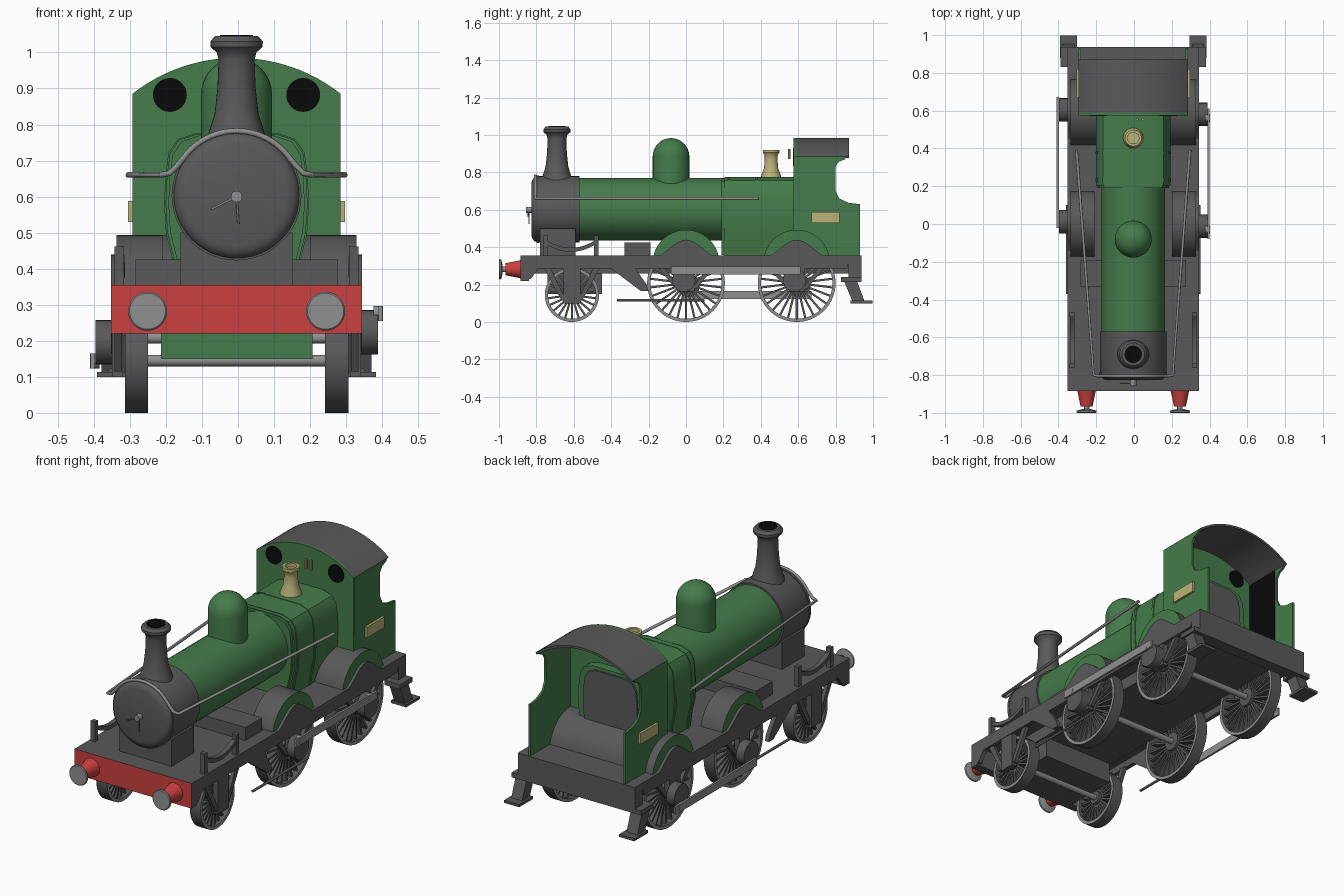
import bpy, bmesh, math
from mathutils import Vector, Matrix

default_cube = bpy.data.objects.get("Cube")
if default_cube:
    bpy.data.objects.remove(default_cube)


def material(name, red, green, blue):
    mat = bpy.data.materials.new(name)
    mat.use_nodes = True
    color = (red, green, blue, 1)
    mat.diffuse_color = color
    mat.node_tree.nodes["Principled BSDF"].inputs["Base Color"].default_value = color
    return mat


GREEN = material("paint green", .06, .2, .07)
DARK = material("dark grey", .1, .1, .1)
RED = material("buffer red", .6, .05, .05)
BRASS = material("brass", .5, .45, .19)
STEEL = material("light steel", .28, .28, .28)
BLACK = material("black", .003, .003, .003)

SIDES = (("left", 1), ("right", -1))
parts = []


def finish(name, bm, *mats, rule=None):
    """Turn a bmesh into an object; rule(face) picks the material slot."""
    bmesh.ops.recalc_face_normals(bm, faces=bm.faces)
    bm.normal_update()
    if rule:
        for face in bm.faces:
            face.material_index = int(rule(face))
    mesh = bpy.data.meshes.new(name)
    bm.to_mesh(mesh)
    bm.free()
    for mat in mats:
        mesh.materials.append(mat)
    obj = bpy.data.objects.new(name, mesh)
    bpy.context.collection.objects.link(obj)
    parts.append(obj)


def prism(name, outline, start, end, *mats, axis="x", rule=None):
    """Extrude an outline, (y, z) along x or (x, z) along y."""
    bm = bmesh.new()
    place = (lambda a, b, d: (d, a, b)) if axis == "x" else (lambda a, b, d: (a, d, b))
    near = [bm.verts.new(place(a, b, start)) for a, b in outline]
    far = [bm.verts.new(place(a, b, end)) for a, b in outline]
    bm.faces.new(near)
    bm.faces.new(far)
    for i in range(len(near)):
        bm.faces.new((near[i - 1], near[i], far[i], far[i - 1]))
    finish(name, bm, *mats, rule=rule)


def box(name, xs, ys, zs, *mats, rule=None):
    (y0, y1), (z0, z1) = ys, zs
    outline = [(y0, z0), (y1, z0), (y1, z1), (y0, z1)]
    prism(name, outline, xs[0], xs[1], *mats, rule=rule)


TURN = {"z": Matrix(), "x": Matrix.Rotation(math.pi / 2, 4, "Y"),
        "y": Matrix.Rotation(-math.pi / 2, 4, "X")}


def revolve(bm, profile, matrix, segments, closed=False):
    rings = []
    for radius, height in profile:
        rings.append([bm.verts.new(matrix @ Vector((
            radius * math.cos(math.tau * i / segments),
            radius * math.sin(math.tau * i / segments), height))) for i in range(segments)])
    pairs = list(zip(rings, rings[1:])) + ([(rings[-1], rings[0])] if closed else [])
    for low, high in pairs:
        for i in range(segments):
            bm.faces.new((low[i - 1], low[i], high[i], high[i - 1]))
    if not closed:
        bm.faces.new(rings[0])
        bm.faces.new(rings[-1])


def lathe(name, profile, centre, axis, *mats, segments=32):
    bm = bmesh.new()
    revolve(bm, profile, Matrix.Translation(centre) @ TURN[axis], segments)
    finish(name, bm, *mats)


def rod(name, points, radius, mat):
    curve = bpy.data.curves.new(name, "CURVE")
    curve.dimensions = "3D"
    curve.bevel_depth = radius
    curve.bevel_resolution = 3
    curve.use_fill_caps = True
    spline = curve.splines.new("POLY")
    spline.points.add(len(points) - 1)
    for point, co in zip(spline.points, points):
        point.co = (*co, 1)
    curve.materials.append(mat)
    obj = bpy.data.objects.new(name, curve)
    bpy.context.collection.objects.link(obj)
    parts.append(obj)


def arc(cy, cz, radius, first, last, steps=24):
    angles = [math.radians(first + (last - first) * i / steps) for i in range(steps + 1)]
    return [(cy + radius * math.cos(a), cz + radius * math.sin(a)) for a in angles]


def sideways(face):
    return abs(face.normal.x) > .7


# Boiler, smokebox and fittings
MID = .603
lathe("boiler", [(.168, -.58), (.168, .21)], (0, 0, MID), "y", GREEN, segments=48)
lathe("smokebox", [(.14, -.826), (.158, -.821), (.171, -.81), (.177, -.79), (.177, -.57)],
      (0, 0, MID), "y", DARK, segments=48)
lathe("smokebox_band", [(.18, -.8), (.18, -.785)], (0, 0, MID), "y", DARK, segments=48)
box("smokebox_saddle", (-.155, .155), (-.78, -.59), (.35, .5), DARK)
lathe("door_hub", [(.016, -.855), (.016, -.82)], (0, 0, .6), "y", STEEL, segments=12)
rod("door_handle_long", [(0, -.845, .6), (-.07, -.845, .565)], .003, STEEL)
rod("door_handle_short", [(0, -.84, .6), (.005, -.84, .525)], .003, STEEL)
lathe("chimney", [(.09, .74), (.075, .785), (.061, .83), (.053, .9), (.05, .98), (.055, 1),
                  (.072, 1.015), (.073, 1.03), (.06, 1.045)], (0, -.69, 0), "z", DARK)
lathe("chimney_mouth", [(.046, 1.04), (.046, 1.049)], (0, -.69, 0), "z", BLACK)
dome = [(.098, .7), (.098, .885)] + arc(0, .885, .098, 10, 88, 9)
lathe("steam_dome", dome, (0, -.08, 0), "z", GREEN)
lathe("safety_valve", [(.055, .765), (.052, .785), (.038, .82), (.034, .87), (.036, .895),
                       (.044, .905), (.044, .92), (.03, .92), (.03, .9)],
      (0, .455, 0), "z", BRASS, segments=24)
for i, x in enumerate((.02, .05)):
    lathe(f"whistle_{i}", [(.007, .872), (.007, .925)], (x, .553, 0), "z", BRASS, segments=10)

# Firebox with bands and the backplate inside the cab
half = [(.11, .774), (.16, .757), (.185, .72), (.193, .66), (.197, .58),
        (.192, .5), (.175, .43), (.165, .35)]
firebox = half + [(-x, z) for x, z in reversed(half)]


def firebox_section(wide, high):
    return [(x * wide, MID + (z - MID) * high) for x, z in firebox]


prism("firebox_shoulder", firebox_section(.96, .97), .19, .3, GREEN, axis="y")
prism("firebox", firebox, .205, .64, GREEN, axis="y")
prism("backplate", firebox_section(.82, .9), .63, .65, DARK, axis="y")
for i, y in enumerate((.225, .37)):
    prism(f"firebox_band_{i}", firebox_section(1.02, 1.015), y, y + .015, GREEN, axis="y")

# Handrail running round the front of the smokebox
bend = [(x, -.805, z) for x, z in arc(0, .6, .182, 35, 145)]
flare = [(.3, .39, .66), (.21, -.8, .66), (.185, -.805, .665), (.165, -.805, .685)]
rod("handrail", flare + bend + [(-x, y, z) for x, y, z in reversed(flare)], .008, STEEL)

# Cab
WIDE = .289
roof_outer = arc(0, .517, .468, 51.9, 128.1)
roof_inner = arc(0, .517, .456, 128.1, 51.9)
prism("cab_front", [(-WIDE, .35), (WIDE, .35)] + roof_outer, .575, .59, GREEN, axis="y")
prism("cab_roof", roof_outer + roof_inner, .582, .872, DARK, axis="y")
cab_side = [(.58, .35), (.93, .35), (.93, .63), (.87, .637), (.82, .66), (.8, .7),
            (.8, .83), (.815, .855), (.85, .87), (.86, .884), (.58, .884)]
for side, s in SIDES:
    prism(f"cab_side_{side}", cab_side, s * .277, s * WIDE, GREEN)
    box(f"cab_plate_{side}", (s * .285, s * .301), (.67, .82), (.53, .588), BRASS)
    lathe(f"cab_window_{side}", [(.047, .571), (.047, .594)], (s * .185, 0, .882), "y", BLACK)
box("cab_inner_panel", (-.278, -.271), (.592, .79), (.36, .875), BLACK)

# Running plate, beams and underside
box("running_plate", (-.348, .348), (-.88, .93), (.325, .355), DARK)
box("front_beam", (-.348, .348), (-.885, -.84), (.22, .355), DARK, RED,
    rule=lambda f: f.normal.y < -.9)
box("rear_beam", (-.348, .348), (.87, .937), (.215, .355), DARK)
box("inner_frame", (-.22, .22), (-.84, .9), (.26, .33), DARK)
box("cylinder_block", (-.21, .21), (-.74, -.45), (.15, .28), DARK, GREEN,
    rule=lambda f: f.normal.y < -.9)
box("deck_box", (-.28, .28), (-.33, -.19), (.35, .425), DARK)

# Splashers; the rear one carries on through the cab
for name, y, inner in (("front", 0, .205), ("rear", .592, 0)):
    for side, s in SIDES:
        prism(f"splasher_{name}_{side}", arc(y, .315, .178, 12, 168), s * inner, s * .333,
              DARK, GREEN, rule=sideways)


def spoked_wheel(name, x, y, radius, spokes):
    bm = bmesh.new()
    centre = Matrix.Translation((x, y, radius))
    wide, inner = .032, radius - .017
    rim = [(radius, -wide), (radius, wide), (inner, wide), (inner, -wide)]
    revolve(bm, rim, centre @ TURN["x"], 40, closed=True)
    revolve(bm, [(radius * .24, -wide), (radius * .24, wide)], centre @ TURN["x"], 20)
    for i in range(spokes):
        spin = Matrix.Rotation(math.tau * i / spokes, 4, "X")
        size = Matrix.Diagonal((wide, .011, inner * .85, 1))
        bmesh.ops.create_cube(bm, size=1, matrix=centre @ spin
                              @ Matrix.Translation((0, 0, inner * .6)) @ size)
    finish(name, bm, DARK, STEEL, rule=lambda f: sideways(f) and
           (f.calc_center_median() - centre.translation).yz.length > inner * .98)


# Wheels, axles, axle guards
AXLES = (("leading", -.61, .145, 22), ("driving", 0, .208, 26), ("trailing", .592, .208, 26))
for name, y, radius, spokes in AXLES:
    lathe(f"{name}_axle", [(.016, -.3), (.016, .3)], (0, y, radius), "x", STEEL, segments=16)
    for side, s in SIDES:
        spoked_wheel(f"{name}_wheel_{side}", s * .278, y, radius, spokes)
        box(f"{name}_axlebox_{side}", (s * .315, s * .345), (y - .045, y + .045),
            (radius - .045, .3), DARK)
        for d in (-1, 1):
            guard = [(y + d * .03, radius - .03), (y + d * .055, radius - .03),
                     (y + d * .15, .29), (y + d * .115, .29)]
            prism(f"{name}_guard_{side}_{d}", guard, s * .318, s * .338, DARK)

# Outside frames, springs, rods, steps and buffers
bump = [(i / 10, (1 + math.cos(math.pi * i / 10)) / 2) for i in range(-10, 11)]
for side, s in SIDES:
    valance = [(-.88, .35), (-.88, .23), (-.83, .23), (-.79, .285), (-.4, .285), (-.24, .165),
               (-.2, .165), (-.21, .2), (-.27, .285), (.86, .285), (.88, .35)]
    prism(f"side_frame_{side}", valance, s * .325, s * .348, DARK)
    for name, y in (("front", 0), ("rear", .592)):
        prism(f"arch_{name}_{side}", [(y + t * .18, .345 + h * .095) for t, h in bump],
              s * .3, s * .348, DARK)
    leaf = [(-.615 + t * .13, .375 + t * t * .04) for t, h in bump]
    prism(f"leaf_spring_{side}", leaf + [(y, z + .022) for y, z in reversed(leaf)],
          s * .31, s * .335, DARK)
    for i, y in enumerate((-.75, -.48)):
        box(f"spring_post_{side}_{i}", (s * .312, s * .338), (y - .012, y + .012),
            (.35, .462), DARK)
    rod(f"lower_rod_{side}", [(s * .35, -.37, .117), (s * .35, .1, .117)], .007, DARK)

    # Cranks are set opposite on the two sides
    pin_y, pin_z = -s * .03, .21 + s * .066
    for name, y in (("driving", 0), ("trailing", .592)):
        lathe(f"{name}_crank_{side}", [(.062, s * .345), (.062, s * .392)],
              (0, y - s * .012, .21 + s * .014), "x", DARK, segments=24)
        lathe(f"{name}_crank_pin_{side}", [(.021, s * .38), (.021, s * .406)],
              (0, y + pin_y, pin_z), "x", STEEL, segments=16)
    box(f"coupling_rod_{side}", (s * .394, s * .405), (pin_y - .05, pin_y + .642),
        (pin_z - .021, pin_z + .021), STEEL)

    leg = [(.84, .23), (.91, .23), (.955, .11), (.89, .11)]
    prism(f"step_leg_{side}", leg, s * .31, s * .375, DARK)
    box(f"step_bracket_{side}", (s * .295, s * .385), (.83, .937), (.215, .24), DARK)
    box(f"step_tread_{side}", (s * .297, s * .387), (.88, .998), (.1, .114), DARK)

    spot = (s * .247, 0, .282)
    lathe(f"buffer_housing_{side}", [(.05, -.88), (.046, -.895), (.032, -.965)], spot, "y", RED)
    lathe(f"buffer_stem_{side}", [(.015, -.99), (.015, -.95)], spot, "y", STEEL)
    lathe(f"buffer_head_{side}", [(.05, -1), (.054, -.996), (.053, -.988), (.02, -.98)],
          spot, "y", STEEL)

# Smooth the curved parts and centre everything
bpy.ops.object.select_all(action="DESELECT")
for obj in parts:
    obj.location.x -= .004
    if obj.type == "MESH":
        obj.select_set(True)
        bpy.context.view_layer.objects.active = obj
bpy.ops.object.shade_smooth_by_angle(angle=math.radians(35))
